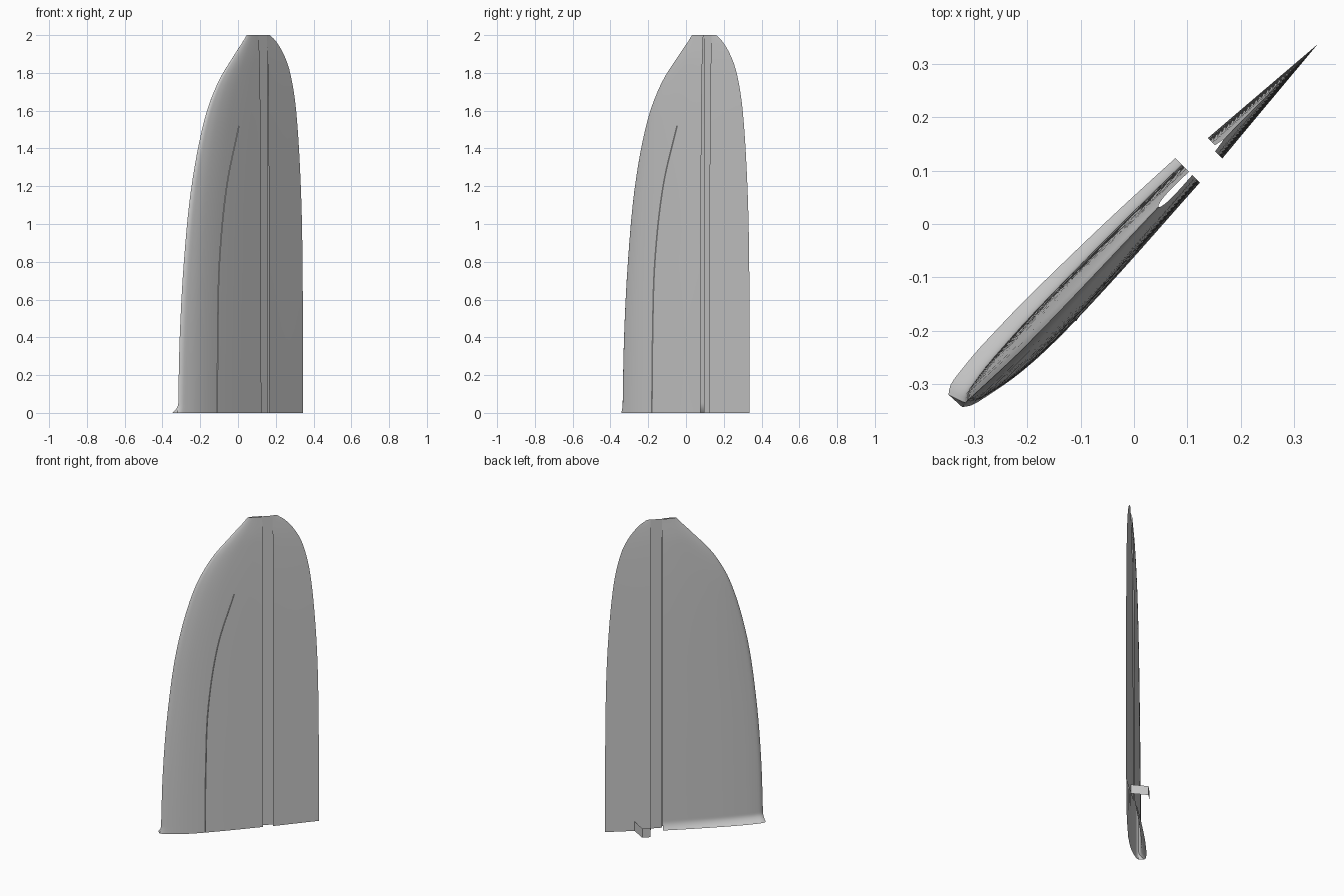
import bpy, math
from mathutils import Vector

cube = bpy.data.objects.get("Cube")
if cube:
    bpy.data.objects.remove(cube, do_unlink=True)

grey = bpy.data.materials.new("plain_grey")
grey.use_nodes = True
grey.diffuse_color = (0.6, 0.6, 0.6, 1)
grey.node_tree.nodes["Principled BSDF"].inputs["Base Color"].default_value = (0.6, 0.6, 0.6, 1)

HINGE, RUDDER = 0.142, 0.204      # chord positions either side of the hinge gap
LEAD = [(0, -.462), (.4, -.45), (.8, -.42), (1.2, -.365), (1.55, -.27), (1.75, -.165),
        (1.9, -.035), (1.97, .03), (2, .055)]
TRAIL = [(0, .482), (.8, .478), (1.2, .465), (1.6, .43), (1.8, .385), (1.9, .335),
         (1.97, .275), (2, .232)]
THICK = [(0, .034), (.8, .031), (1.5, .026), (1.85, .017), (2, .006)]
FOIL = [(0, 0), (.02, .3), (.05, .47), (.15, .78), (.3, .97), (.45, 1), (.7, .92), (1, .72)]
CAMBER = [(-.47, -.013), (-.3, -.018), (.142, -.008), (.49, -.005)]
SEAM = [(0, -.205), (.4, -.201), (.8, -.186), (1.2, -.128), (1.52, -.03)]


def lookup(table, x):
    """Smooth interpolation through table points (cubic Hermite)."""
    x = min(max(x, table[0][0]), table[-1][0])
    n = len(table)

    def slope(k):
        a, b = table[max(k - 1, 0)], table[min(k + 1, n - 1)]
        return (b[1] - a[1]) / (b[0] - a[0])
    for k in range(n - 1):
        (x0, y0), (x1, y1) = table[k], table[k + 1]
        if x <= x1:
            d = x1 - x0
            t = (x - x0) / d
            return (y0 * (1 + 2 * t) * (1 - t) ** 2 + y1 * t * t * (3 - 2 * t)
                    + d * (slope(k) * t * (1 - t) ** 2 - slope(k + 1) * t * t * (1 - t)))


def place(u, w, z):
    """Chord u, thickness w and height z, with the chord turned to the diagonal."""
    r = math.sqrt(0.5)
    return Vector(((u - w) * r, (u + w) * r, z))


def skin(name, rows, smooth=True):
    """Open sheet lofted through rows of points."""
    n = len(rows[0])
    faces = [(r * n + i, r * n + i + 1, (r + 1) * n + i + 1, (r + 1) * n + i)
             for r in range(len(rows) - 1) for i in range(n - 1)]
    mesh = bpy.data.meshes.new(name)
    mesh.from_pydata([p for row in rows for p in row], [], faces)
    mesh.materials.append(grey)
    obj = bpy.data.objects.new(name, mesh)
    bpy.context.collection.objects.link(obj)
    if smooth:
        bpy.ops.object.select_all(action='DESELECT')
        bpy.context.view_layer.objects.active = obj
        obj.select_set(True)
        bpy.ops.object.shade_smooth_by_angle(angle=math.radians(40))
    return obj


def half(s, z):
    return lookup(THICK, z) * max(lookup(FOIL, s), 0)


# heights: dense at the root flare and at the rounded tip
heights = [.06 * k / 6 for k in range(6)] + [.06 + 1.94 * math.sin(k / 36 * math.pi / 2) for k in range(37)]
steps = [(k / 20) ** 2 for k in range(21)]


def fin_row(z):
    lead = lookup(LEAD, z)
    flare = max(0, 1 - z / .05) ** 2
    row = []
    for side, s in [(-1, s) for s in reversed(steps)] + [(1, s) for s in steps[1:]]:
        u = lead + (HINGE - lead) * s
        w = lookup(CAMBER, u) + side * half(s, z)
        # root flare pushes out on one face and wraps the nose
        if side > 0 or s == 0:
            w += flare * (.033 - .017 * s)
        if s < .1:
            u -= flare * .01 * (1 - s / .1)
        row.append(place(u, w, z))
    return row


skin("fin", [fin_row(z) for z in heights])


# rudder: wedge closing to a sharp trailing edge
def rudder_row(z):
    trail = lookup(TRAIL, z)
    row = []
    for k in range(-8, 9):
        t = abs(k) / 8
        start = RUDDER if k < 0 else RUDDER + .008
        u = trail + (start - trail) * t
        h = lookup(THICK, z) * .68 * t
        row.append(place(u, lookup(CAMBER, u) + math.copysign(h, k), z))
    return row


skin("rudder", [rudder_row(z) for z in heights])

# thin web bridging the hinge gap
skin("hinge_web", [[place(HINGE, -.008, z), place(RUDDER + .008, -.008, z)] for z in (0, 2)], False)

# control horn on the rudder foot
horn = [(.31, .0), (.28, .11), (.23, .11)]
skin("control_horn", [[place(u, w, z) for u, w in horn] for z in (0, .06)], False)

# fine seam curving up one face of the fin
rows = []
for k in range(33):
    z = 1.52 * k / 32
    u = lookup(SEAM, z)
    lead = lookup(LEAD, z)
    w = lookup(CAMBER, u) - half((u - lead) / (HINGE - lead), z)
    rows.append([place(u + a, w - b, z) for a, b in ((-.003, -.001), (0, .002), (.003, -.001))])
skin("seam", rows, False)
